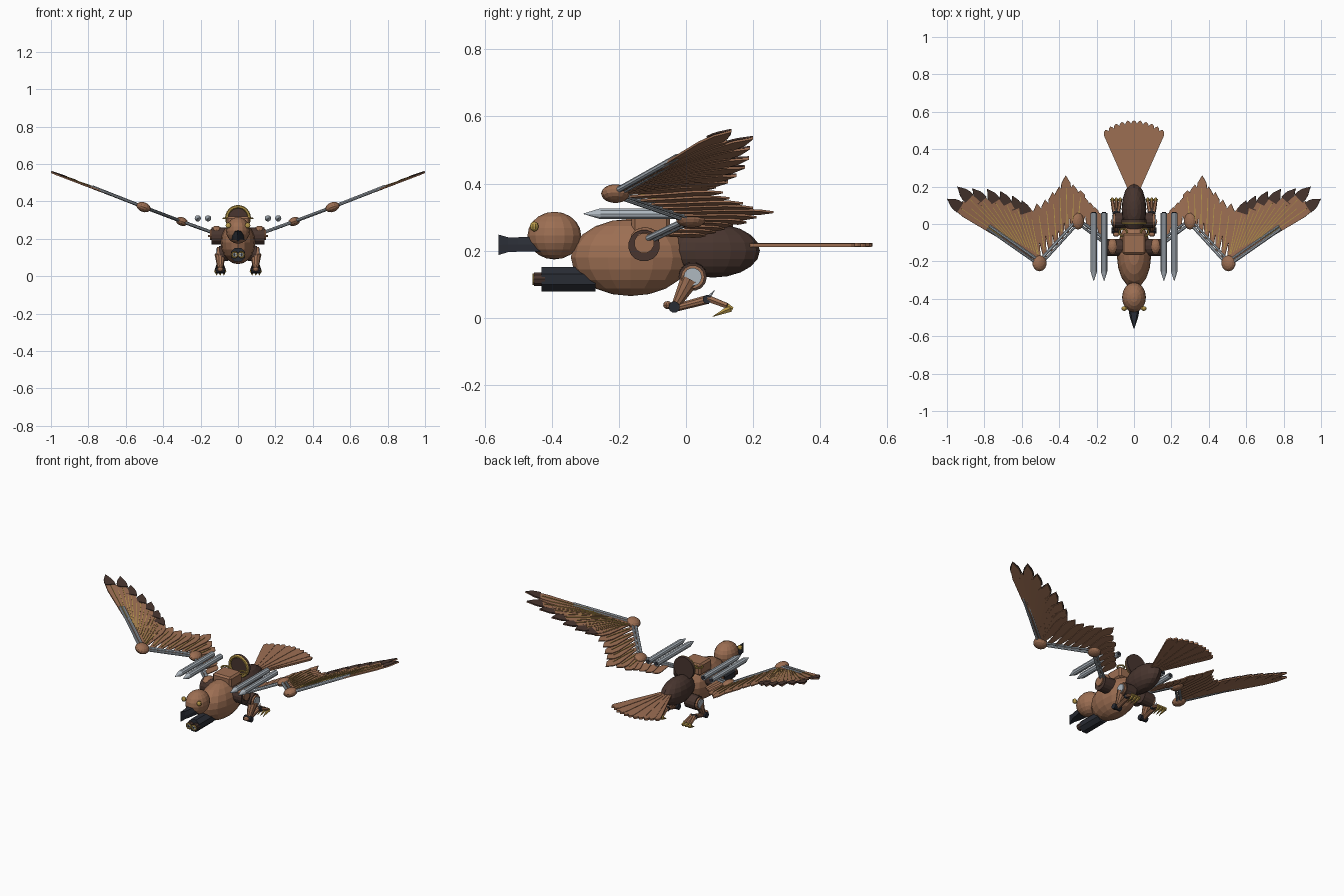
import bpy, bmesh, math
from mathutils import Vector, Matrix

if "Cube" in bpy.data.objects:
    bpy.data.objects.remove(bpy.data.objects["Cube"])

def mat(name, c):
    m = bpy.data.materials.new(name)
    m.diffuse_color = (*c, 1)
    m.use_nodes = True
    m.node_tree.nodes["Principled BSDF"].inputs["Base Color"].default_value = m.diffuse_color
    return m

BROWN = mat("copper brown", (0.335, 0.158, 0.086))
DARK = mat("dark brown", (0.065, 0.036, 0.028))
STEEL = mat("steel", (0.43, 0.48, 0.53))
BLACK = mat("charcoal", (0.022, 0.025, 0.034))
GOLD = mat("brass", (0.48, 0.32, 0.07))

def finish(bm, name, m):
    bmesh.ops.recalc_face_normals(bm, faces=bm.faces)
    me = bpy.data.meshes.new(name)
    bm.to_mesh(me)
    bm.free()
    me.materials.append(m)
    ob = bpy.data.objects.new(name, me)
    bpy.context.collection.objects.link(ob)
    return ob

def ball(name, m, c, r, seg=16, rings=10, rot=None):
    bm = bmesh.new()
    bmesh.ops.create_uvsphere(bm, u_segments=seg, v_segments=rings, radius=1)
    mtx = Matrix.Translation(c) @ (rot or Matrix()) @ Matrix.Diagonal((*r, 1))
    bmesh.ops.transform(bm, matrix=mtx, verts=bm.verts)
    return finish(bm, name, m)

def rod(name, m, a, b, r1, r2=None, seg=10):
    a, b = Vector(a), Vector(b)
    d = b - a
    bm = bmesh.new()
    bmesh.ops.create_cone(bm, cap_ends=True, segments=seg, radius1=r1,
                          radius2=r1 if r2 is None else r2, depth=d.length)
    mtx = (Matrix.Translation((a + b) / 2) @ d.to_track_quat('Z', 'Y').to_matrix().to_4x4()
           @ Matrix.Rotation(math.pi / seg, 4, 'Z'))
    bmesh.ops.transform(bm, matrix=mtx, verts=bm.verts)
    return finish(bm, name, m)

def box(name, m, c, size, bevel=0.0):
    bm = bmesh.new()
    bmesh.ops.create_cube(bm, size=1, matrix=Matrix.Translation(c) @ Matrix.Diagonal((*size, 1)))
    if bevel:
        bmesh.ops.bevel(bm, geom=bm.edges[:], offset=bevel, segments=1, affect='EDGES')
    return finish(bm, name, m)

def ring(name, m, c, R, r, axis='Z', seg=24):
    bm = bmesh.new()
    cs = [bm.verts.new((R + r * math.cos(k * math.pi / 3), 0, r * math.sin(k * math.pi / 3))) for k in range(6)]
    es = [bm.edges.new((cs[k], cs[(k + 1) % 6])) for k in range(6)]
    bmesh.ops.spin(bm, geom=cs + es, cent=(0, 0, 0), axis=(0, 0, 1), angle=2 * math.pi, steps=seg)
    bmesh.ops.remove_doubles(bm, verts=bm.verts, dist=1e-5)
    rot = {'Z': Matrix(), 'Y': Matrix.Rotation(math.pi / 2, 4, 'X'), 'X': Matrix.Rotation(math.pi / 2, 4, 'Y')}[axis]
    bmesh.ops.transform(bm, matrix=Matrix.Translation(c) @ rot, verts=bm.verts)
    return finish(bm, name, m)

SHARP = [(0, -.3), (.7, -1), (.87, -.8), (1, 0), (.87, .8), (.7, 1), (0, .3)]
BLUNT = [(0, -.2), (.94, -1), (.98, -.6), (1, 0), (.98, .6), (.94, 1), (0, .2)]
TIP = [(0, -1), (.3, -.95), (.55, -.75), (1, 0), (.55, .75), (.3, .95), (0, 1)]

def feather(name, m, root, tip, w, normal, th=0.006, roll=0.0, shape=SHARP):
    """Flat blade, optionally rolled so neighbours overlap."""
    root, tip = Vector(root), Vector(tip)
    d = tip - root
    side = Matrix.Rotation(roll, 3, d) @ d.normalized().cross(normal).normalized()
    n = side.cross(d).normalized() * th / 2
    bm = bmesh.new()
    lo, hi = [[bm.verts.new(root + d * u + side * v * w / 2 + n * k) for u, v in shape] for k in (-1, 1)]
    bm.faces.new(hi)
    bm.faces.new(lo[::-1])
    for i in range(7):
        j = (i + 1) % 7
        bm.faces.new((lo[i], lo[j], hi[j], hi[i]))
    return finish(bm, name, m)

# Body, rump and head
ball("body", BROWN, (0, -0.165, 0.18), (0.092, 0.178, 0.115))
ball("rump", DARK, (0, 0.08, 0.2), (0.066, 0.14, 0.08))
ball("head", BROWN, (0, -0.392, 0.245), (0.064, 0.08, 0.071))

# Beak: wedge narrowing to a vertical flared edge
bm = bmesh.new()
loops = []
for y, w, z0, z1 in ((-0.43, .034, .197, .242), (-0.5, .022, .197, .24), (-0.53, .012, .196, .24), (-0.558, .002, .187, .248)):
    loops.append([bm.verts.new(p) for p in ((-w, y, z0), (w, y, z0), (w, y, (z0 + z1) / 2), (w * .6, y, z1), (-w * .6, y, z1), (-w, y, (z0 + z1) / 2))])
for a, b in zip(loops, loops[1:]):
    for i in range(6):
        bm.faces.new((a[i], a[(i + 1) % 6], b[(i + 1) % 6], b[i]))
bm.faces.new(loops[0])
bm.faces.new(loops[-1])
finish(bm, "beak", BLACK)

# Chin gun
rod("gun_housing", BLACK, (0, -0.43, 0.115), (0, -0.27, 0.115), 0.04, seg=8)

# Saddle box and round back shield
box("saddle", BROWN, (0, -0.105, 0.285), (0.125, 0.115, 0.07), 0.01)
rod("back_shield", DARK, (0, 0.008, 0.312), (0, 0.024, 0.312), 0.068, seg=24)
ring("shield_rim", GOLD, (0, 0.006, 0.312), 0.06, 0.009, 'Y')

# Fan tail
for i in range(11):
    a = math.radians(-21.8 + 4.36 * i)
    L = 0.435 - 0.022 * (abs(i - 5) / 5) ** 2
    z = 0.216 + 0.002 * (i % 2)
    feather("tail_feather", BROWN, (0, 0.12, z), (L * math.sin(a), 0.12 + L * math.cos(a), z),
            0.036, Vector((0, 0, 1)), 0.011, 0, BLUNT)

def wing_z(x):
    return 0.29 + (x - 0.3) * 0.38

PRIMARY = [(1.0, .135), (.945, .2), (.865, .19), (.785, .187), (.715, .175), (.65, .15), (.60, .125)]
SECOND = [(.56, .09), (.52, .11), (.475, .13), (.435, .17), (.40, .2), (.365, .26), (.325, .21), (.285, .18)]
TERTIAL = [(.26, .14), (.235, .115), (.21, .09), (.185, .06)]

for s in (1, -1):
    def P(x, y, z):
        return Vector((s * x, y, z))
    N = Vector((-0.355 * s, 0, 0.935))
    tilt = Matrix.Rotation(-s * math.radians(20.8), 4, 'Y')

    def shaft(root, tip, f=.78):
        rod("feather_shaft", GOLD, root.lerp(tip, .15) + N * .005, root.lerp(tip, f) + N * .005, .0032, .002, 4)

    # Eye and gun muzzle
    ball("eye", GOLD, P(.052, -.452, .272), (.015, .013, .015), 10, 6)
    rod("gun_muzzle", DARK, P(.018, -.452, .115), P(.018, -.42, .115), .021)
    rod("muzzle_face", STEEL, P(.018, -.455, .115), P(.018, -.45, .115), .014)
    ring("muzzle_ring", GOLD, P(.018, -.454, .115), .014, .004, 'Y', 12)
    rod("muzzle_bore", BLACK, P(.018, -.457, .115), P(.018, -.45, .115), .006)

    # Saddle handle
    ring("saddle_handle", GOLD, P(.058, -.045, .31), .02, .005)

    # Shoulder joint
    rod("shoulder_socket", DARK, P(.06, -.125, .215), P(.142, -.125, .215), .047, seg=16)
    ball("shoulder_cover", BROWN, P(.115, -.122, .237), (.033, .043, .033), 12, 8)
    rod("shoulder_cap", BROWN, P(.13, -.125, .222), P(.15, -.125, .222), .03, seg=12)

    # Missiles on a pylon
    for x in (.16, .215):
        rod("missile", STEEL, P(x, -.255, .31), P(x, .06, .31), .017)
        rod("missile_nose", STEEL, P(x, -.255, .31), P(x, -.305, .31), .017, .001)
        rod("missile_nozzle", BLACK, P(x, .06, .31), P(x, .064, .31), .011)

    # Wing bones (paired rods) and joints
    shoulder, elbow, wrist, hand = P(.12, -.12, .228), P(.3, .015, .293), P(.505, -.21, .37), P(.78, -.018, .478)
    for a, b in ((shoulder, elbow), (elbow, wrist), (wrist, hand)):
        off = (b - a).normalized().cross(N) * .0095
        rod("wing_bone", STEEL, a + off, b + off, .009, seg=8)
        rod("wing_bone", STEEL, a - off, b - off, .007, seg=8)
    ball("elbow", BROWN, elbow, (.034, .045, .023), 14, 8, tilt)
    ball("wrist", BROWN, wrist, (.04, .043, .026), 14, 8, tilt)

    # Primary feathers: brown blades with dark tip plates on the upper side
    for i, (x, y) in enumerate(PRIMARY):
        root = wrist.lerp(hand, .55 * (1 - i / 6))
        tip = P(x, y, wing_z(x))
        feather("primary_feather", BROWN, root, tip, .062, N, .007, s * .08)
        feather("primary_tip", DARK, root.lerp(tip, .8) + N * .005, tip + N * .005, .062, N, .005, s * .08, TIP)
        shaft(root, tip)
        if i < 6:
            x2, y2 = PRIMARY[i + 1]
            mid = P((x + x2) / 2, (y + y2) / 2, wing_z((x + x2) / 2))
            root = wrist.lerp(hand, .55 * (1 - (i + .5) / 6))
            feather("primary_filler", BROWN, root, root.lerp(mid, .84), .05, N, .007, s * .08)
            shaft(root, mid, .7)

    # Secondary and inner feathers
    for i, (x, y) in enumerate(SECOND):
        root, tip = wrist.lerp(elbow, i / 7), P(x, y, wing_z(x))
        feather("secondary_feather", BROWN, root, tip, .06, N, .006, s * .14)
        shaft(root, tip)
    for i, (x, y) in enumerate(TERTIAL):
        root = elbow.lerp(shoulder, .1 + i * .2)
        feather("inner_feather", BROWN, root, P(x, y, wing_z(x)), .05, N, .006, s * .14)

    # Leg: hip disc, thigh, knee, shank
    rod("hip", DARK, P(.03, .02, .125), P(.1, .02, .122), .042, seg=14)
    rod("hip_ring", BROWN, P(.09, .02, .122), P(.112, .02, .122), .035, seg=14)
    rod("hip_cap", STEEL, P(.108, .02, .122), P(.118, .02, .122), .027, seg=14)
    rod("thigh", BROWN, P(.095, .012, .115), P(.095, -.032, .035), .03, .013)
    rod("knee", BLACK, P(.07, -.035, .032), P(.12, -.035, .032), .017)
    ball("knee_cap", BROWN, P(.095, -.055, .038), (.018, .013, .012), 10, 6)
    rod("shank", BROWN, P(.095, -.03, .03), P(.095, .065, .055), .012, .014)
    rod("ankle", BLACK, P(.075, .063, .055), P(.115, .063, .055), .013)

    # Toes and claws
    for k in (-1, 0, 1):
        x = .095 + k * .011
        toe = P(x + k * .01, .122, .036)
        rod("toe", BROWN, P(x, .065, .058), toe, .011, .009, 6)
        rod("claw", GOLD, P(x + k * .01, .132, .028), P(x + k * .008, .08, .004), .012, .001, 6)
        rod("claw_base", GOLD, toe, P(x + k * .01, .139, .026), .009, .006, 6)
    rod("rear_claw", STEEL, P(.095, .065, .058), P(.095, .085, .082), .007, .001, 6)
